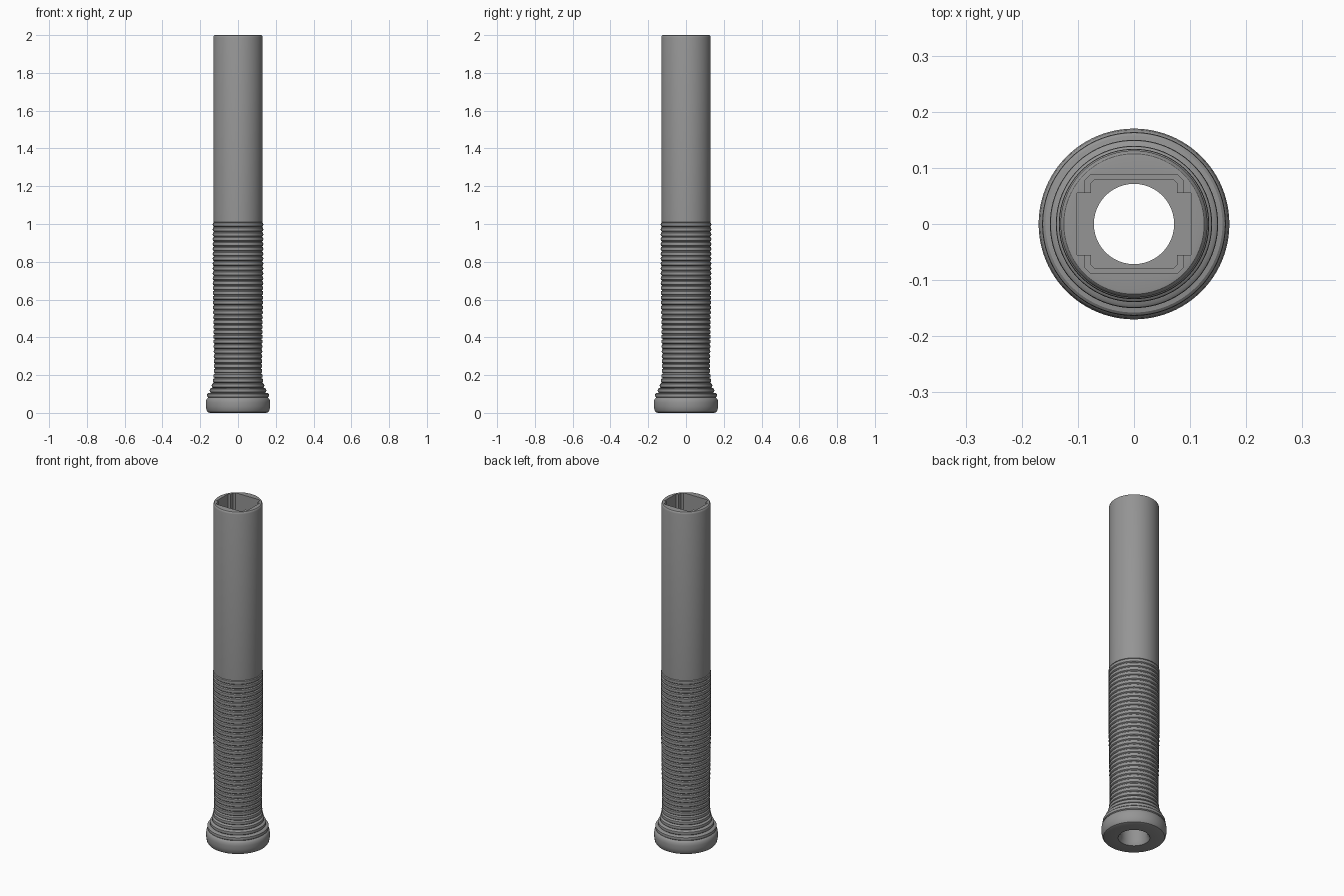
import bpy, bmesh, math

cube = bpy.data.objects.get("Cube")
if cube:
    bpy.data.objects.remove(cube, do_unlink=True)

grey = bpy.data.materials.new("mid grey")
grey.use_nodes = True
grey.diffuse_color = (0.3, 0.3, 0.3, 1)
grey.node_tree.nodes["Principled BSDF"].inputs["Base Color"].default_value = (0.3, 0.3, 0.3, 1)


def new_object(name, bm):
    bmesh.ops.recalc_face_normals(bm, faces=bm.faces)
    mesh = bpy.data.meshes.new(name)
    bm.to_mesh(mesh)
    bm.free()
    mesh.materials.append(grey)
    obj = bpy.data.objects.new(name, mesh)
    bpy.context.collection.objects.link(obj)
    return obj


def lathe(name, profile, sides=96):
    """Revolve a closed (radius, height) outline round z."""
    bm = bmesh.new()
    rings = []
    for i in range(sides):
        a = 2 * math.pi * i / sides
        rings.append([bm.verts.new((r * math.cos(a), r * math.sin(a), z)) for r, z in profile])
    n = len(profile)
    for i in range(sides):
        a, b = rings[i], rings[(i + 1) % sides]
        for j in range(n):
            k = (j + 1) % n
            bm.faces.new((a[j], b[j], b[k], a[k]))
    return new_object(name, bm)


def slot(name, hx, hy, floor, cut=0.0):
    """Upright prism with optional chamfered corners, for cutting the socket."""
    outline = [(hx, hy)]
    if cut:
        outline = [(hx, hy - cut), (hx - cut, hy)]
    q = outline
    q = q + [(-x, y) for x, y in reversed(q)]
    q = q + [(-x, -y) for x, y in q]
    bm = bmesh.new()
    face = bm.faces.new([bm.verts.new((x, y, floor)) for x, y in q])
    up = bmesh.ops.extrude_face_region(bm, geom=[face])
    top = [v for v in up["geom"] if isinstance(v, bmesh.types.BMVert)]
    bmesh.ops.translate(bm, verts=top, vec=(0, 0, 2.1 - floor))
    return new_object(name, bm)


def grip_radius(z):
    """Grip outline: flared at the knob, slim waist, slight swell above."""
    flare = 0.046 * math.exp(-((z - 0.07) / 0.062) ** 1.5)
    return 0.127 + 0.007 * min(1, max(0, (z - 0.2) / 0.5)) + flare


# Knob with rounded edges and a countersunk bore
profile = [(0.0715, 0.02), (0.083, 0.0), (0.150, 0.0), (0.160, 0.004), (0.166, 0.013),
           (0.170, 0.035), (0.170, 0.055), (0.168, 0.07), (0.163, 0.077)]

# Ribbed grip
ribs = 36
start, end = 0.08, 1.01
pitch = (end - start) / ribs
for i in range(ribs):
    z = start + i * pitch
    r = grip_radius(z + pitch / 2)
    for t, depth in ((0.04, 0.006), (0.2, 0.001), (0.5, 0), (0.8, 0.001), (0.96, 0.006)):
        profile.append((r - depth, z + t * pitch))

# Plain tube with a softened rim
profile += [(0.131, end), (0.131, 1.988), (0.129, 1.995), (0.125, 1.999),
            (0.120, 2.0), (0.0715, 2.0)]
handle = lathe("handle", profile)

# Stepped cross-shaped socket in the open end
cutters = [slot("wide_slot", 0.102, 0.055, 1.3),
           slot("tall_slot", 0.087, 0.088, 1.5, 0.01),
           slot("inner_slot", 0.077, 0.078, 1.3, 0.006)]
for cutter in cutters:
    cutter.hide_render = True
    mod = handle.modifiers.new(cutter.name, "BOOLEAN")
    mod.operation = "DIFFERENCE"
    mod.solver = "EXACT"
    mod.object = cutter

bpy.context.view_layer.objects.active = handle
handle.select_set(True)
for cutter in cutters:
    bpy.ops.object.modifier_apply(modifier=cutter.name)
    bpy.data.objects.remove(cutter, do_unlink=True)
bpy.ops.object.select_all(action="DESELECT")
handle.select_set(True)
bpy.ops.object.shade_smooth_by_angle(angle=math.radians(30))
